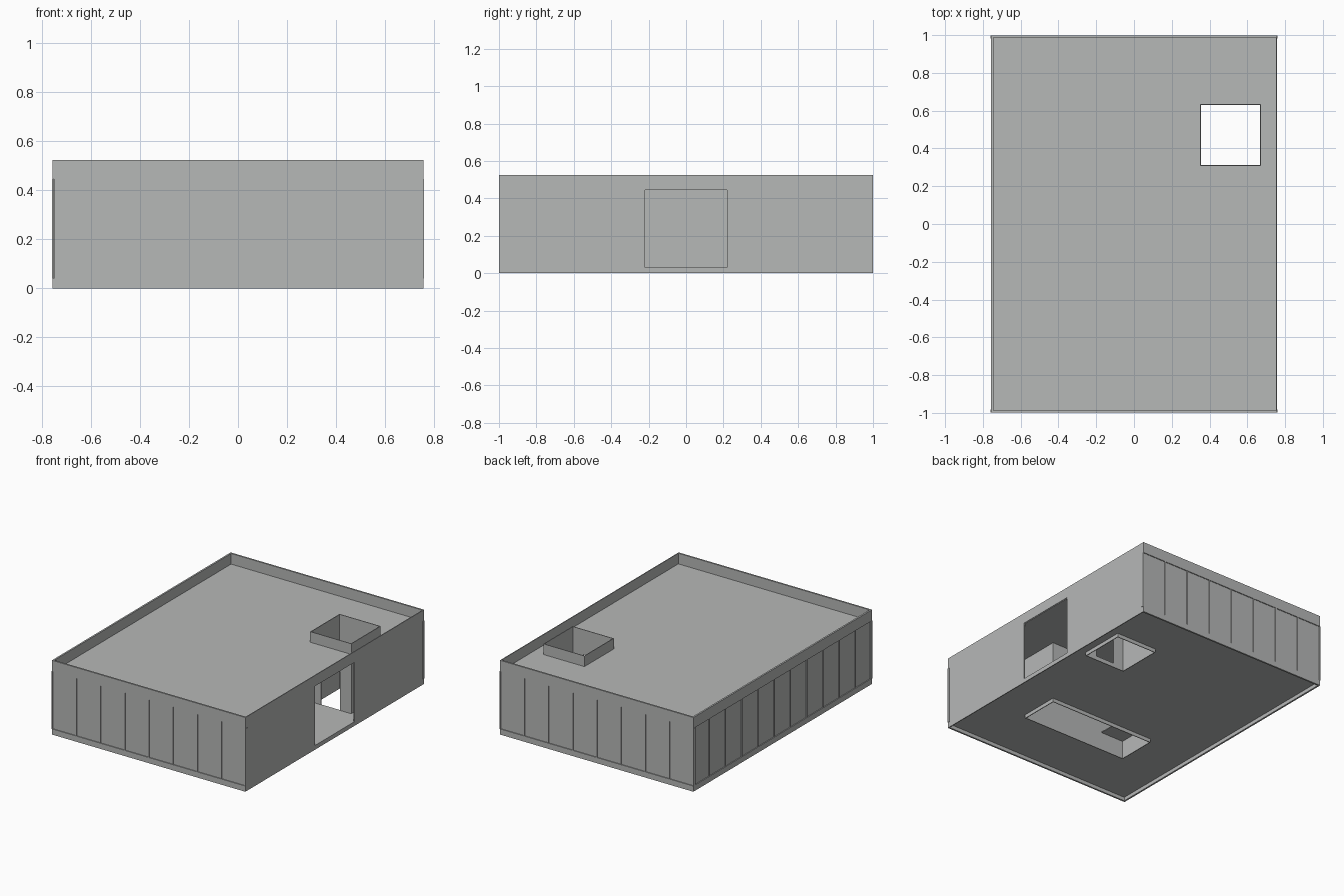
import bpy, bmesh

if "Cube" in bpy.data.objects:
    bpy.data.objects.remove(bpy.data.objects["Cube"])

grey = bpy.data.materials.new("light_grey")
grey.diffuse_color = (0.47, 0.48, 0.475, 1)
grey.use_nodes = True
grey.node_tree.nodes["Principled BSDF"].inputs["Base Color"].default_value = grey.diffuse_color

X, Y = 0.757, 0.999           # outer half width and half length
ROOF, TOP, FLOOR = 0.45, 0.525, 0.03
BAND_LOW, BAND_HIGH = 0.04, 0.447


def finish(name, bm):
    bmesh.ops.recalc_face_normals(bm, faces=bm.faces)
    me = bpy.data.meshes.new(name)
    bm.to_mesh(me)
    bm.free()
    me.materials.append(grey)
    ob = bpy.data.objects.new(name, me)
    bpy.context.collection.objects.link(ob)
    return ob


def add_box(bm, lo, hi):
    vs = bmesh.ops.create_cube(bm, size=1)["verts"]
    for v in vs:
        v.co = [lo[i] if v.co[i] < 0 else hi[i] for i in range(3)]


def boxes(name, items):
    bm = bmesh.new()
    for lo, hi in items:
        add_box(bm, lo, hi)
    return finish(name, bm)


def sheet(name, axis, near, far, rect, holes=()):
    """Flat sheet across one axis with rectangular holes (u0, v0, u1, v1)."""
    us = sorted({rect[0], rect[2], *(c for h in holes for c in (h[0], h[2]))})
    vs = sorted({rect[1], rect[3], *(c for h in holes for c in (h[1], h[3]))})

    def point(u, v):
        p = [u, v]
        p.insert(axis, near)
        return p

    bm = bmesh.new()
    for u0, u1 in zip(us, us[1:]):
        for v0, v1 in zip(vs, vs[1:]):
            cu, cv = (u0 + u1) / 2, (v0 + v1) / 2
            if any(h[0] < cu < h[2] and h[1] < cv < h[3] for h in holes):
                continue
            bm.faces.new([bm.verts.new(point(*c))
                          for c in ((u0, v0), (u1, v0), (u1, v1), (u0, v1))])
    bmesh.ops.remove_doubles(bm, verts=bm.verts, dist=1e-5)
    ext = bmesh.ops.extrude_face_region(bm, geom=list(bm.faces), use_keep_orig=True)
    for g in ext["geom"]:
        if isinstance(g, bmesh.types.BMVert):
            g.co[axis] = far
    return finish(name, bm)


lift = (0.355, 0.312, 0.667, 0.63)      # lift shaft plan
stair = (-0.38, -0.57, 0.445, -0.295)   # stairwell plan

# Floor and roof slabs
slab = (-X + 0.004, -Y + 0.004, X - 0.004, Y - 0.004)
sheet("floor", 2, FLOOR - 0.004, FLOOR, slab, [lift, stair])
sheet("roof", 2, ROOF - 0.004, ROOF, slab, [lift])

# Plain side wall with the wide entrance
sheet("entrance_wall", 0, X - 0.006, X, (-Y, 0, Y, TOP), [(-0.22, FLOOR, 0.22, ROOF)])

# Base band and parapet on the three panelled sides
t = 0.012
for name, z0, z1, w in (("base_band", 0, BAND_LOW, t), ("parapet", BAND_HIGH, TOP, t)):
    boxes(name, [((-X, -Y, z0), (X, -Y + w, z1)),
                 ((-X, Y - w, z0), (X, Y, z1)),
                 ((-X, -Y + w, z0), (-X + w, Y - w, z1))])

# Recessed wall panels
r0, r1 = 0.006, 0.011
boxes("wall_panels", [
    ((-X + r0, -Y + r0, BAND_LOW), (X - r0, -Y + r1, BAND_HIGH)),
    ((-X + r0, Y - r1, BAND_LOW), (X - r0, Y - r0, BAND_HIGH)),
    ((-X + r0, -Y + r1, BAND_LOW), (-X + r1, Y - r1, BAND_HIGH))])

# Thin upright fins between the panels
fins, f, deep = [], 0.003, 0.018
for i in range(9):
    x = -X + 2 * X * i / 8
    fins.append(((x - f, -Y, BAND_LOW), (x + f, -Y + deep, BAND_HIGH)))
    fins.append(((x - f, Y - deep, BAND_LOW), (x + f, Y, BAND_HIGH)))
for i in range(1, 11):
    y = -Y + 2 * Y * i / 11
    fins.append(((-X, y - f, BAND_LOW), (-X + deep, y + f, BAND_HIGH)))
boxes("panel_fins", fins)


def shaft(name, plan, top, door):
    """Four thin walls around a floor opening, with a doorway in the front one."""
    x0, y0, x1, y1 = plan
    w = 0.005
    boxes(name + "_walls", [((x0 - w, y0 - w, 0), (x0, y1 + w, top)),
                            ((x1, y0 - w, 0), (x1 + w, y1 + w, top)),
                            ((x0, y1, 0), (x1, y1 + w, top))])
    sheet(name + "_front", 1, y0 - w, y0, (x0, 0, x1, top), [door] if door else [])


# Lift shaft rises through the roof, stairwell stops below it
shaft("lift_shaft", lift, TOP, (0.436, FLOOR, 0.585, 0.35))
shaft("stairwell", stair, ROOF - 0.004, None)
boxes("stair_landing", [((-0.38, -0.57, 0.13), (-0.2, -0.295, 0.136))])
